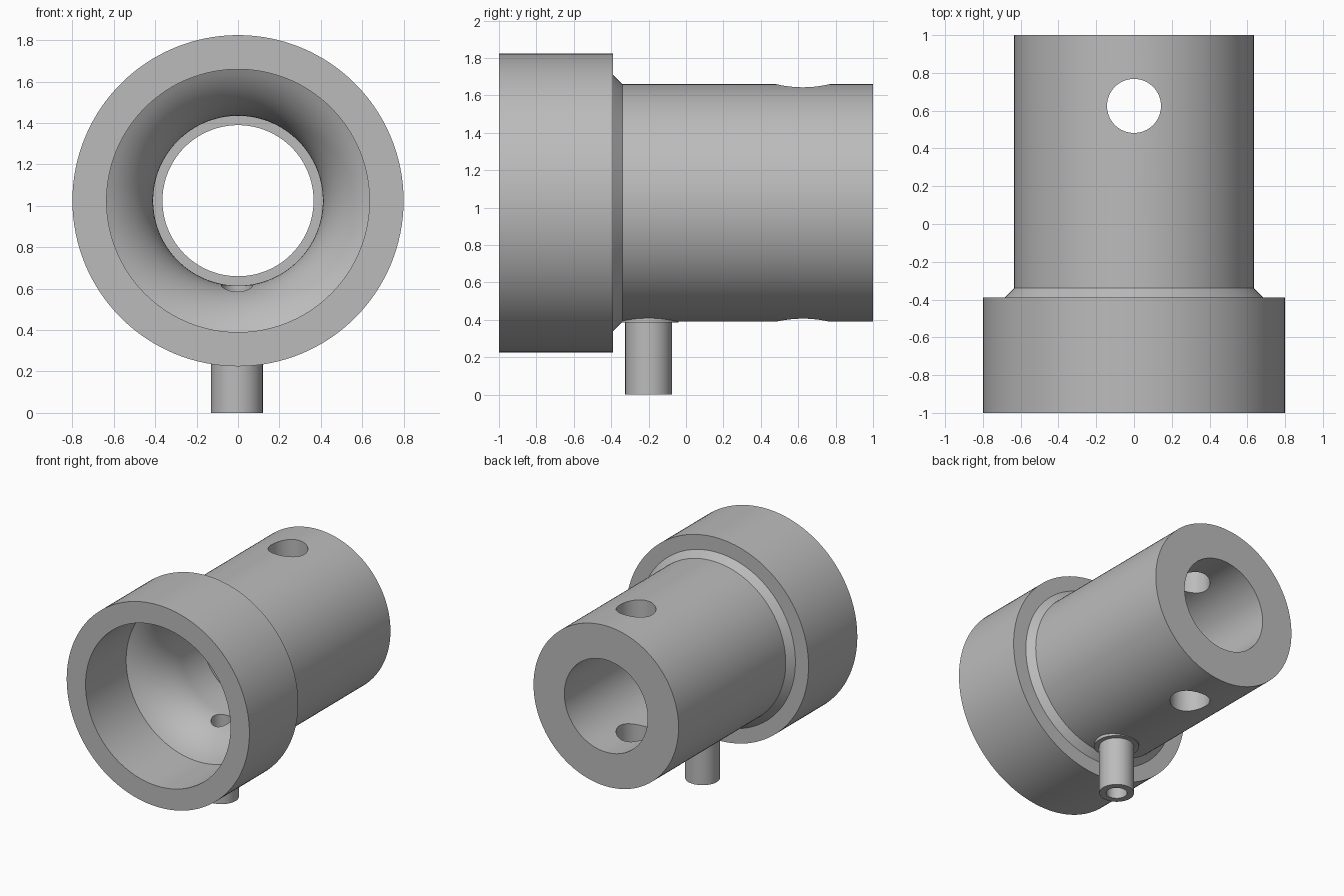
import bpy, bmesh, math
from mathutils import Matrix, Vector

cube = bpy.data.objects.get("Cube")
if cube:
    bpy.data.objects.remove(cube, do_unlink=True)

AXIS_Z = 1.025
SEGMENTS = 128
PIN = (-0.005, -0.2)

grey = bpy.data.materials.new("machined grey")
grey.use_nodes = True
COLOUR = (0.5, 0.5, 0.5, 1)
grey.diffuse_color = COLOUR
grey.node_tree.nodes["Principled BSDF"].inputs["Base Color"].default_value = COLOUR


def lathe(name, profile, matrix, segments=SEGMENTS):
    """Spin a closed (radius, height) profile about local z."""
    bm = bmesh.new()
    rings = []
    for i in range(segments):
        a = math.tau * i / segments
        rings.append([bm.verts.new(matrix @ Vector((r * math.cos(a), r * math.sin(a), h)))
                      for r, h in profile])
    n = len(profile)
    for i in range(segments):
        a, b = rings[i], rings[(i + 1) % segments]
        for j in range(n):
            k = (j + 1) % n
            bm.faces.new((a[j], b[j], b[k], a[k]))
    bmesh.ops.recalc_face_normals(bm, faces=bm.faces)
    mesh = bpy.data.meshes.new(name)
    bm.to_mesh(mesh)
    bm.free()
    mesh.materials.append(grey)
    obj = bpy.data.objects.new(name, mesh)
    bpy.context.collection.objects.link(obj)
    return obj


def activate(obj):
    bpy.ops.object.select_all(action='DESELECT')
    obj.select_set(True)
    bpy.context.view_layer.objects.active = obj


def drill(target, x, y, radius, bottom, top):
    """Cut a vertical round hole through the target."""
    bpy.ops.mesh.primitive_cylinder_add(vertices=64, radius=radius, depth=top - bottom,
                                        location=(x, y, (top + bottom) / 2))
    cutter = bpy.context.object
    cutter.name = "hole_cutter"
    cutter.hide_render = True
    cutter.data.materials.append(grey)
    mod = target.modifiers.new("hole", 'BOOLEAN')
    mod.operation = 'DIFFERENCE'
    mod.solver = 'EXACT'
    mod.object = cutter
    activate(target)
    bpy.ops.object.modifier_apply(modifier=mod.name)
    bpy.data.objects.remove(cutter, do_unlink=True)


# Socket body: flange, chamfer, barrel, stepped bore and flared throat
THROAT_R, FLARE_R, FLARE_END, MOUTH_R = 0.41, 0.42, -0.12, 0.635
sweep = math.acos(1 - (MOUTH_R - THROAT_R) / FLARE_R)
flare = []
for i in range(17):
    a = sweep * i / 16
    flare.append((THROAT_R + FLARE_R * (1 - math.cos(a)), FLARE_END - FLARE_R * math.sin(a)))
profile = [(MOUTH_R, -1), (0.8, -1), (0.8, -0.39), (0.685, -0.39), (0.635, -0.34),
           (0.635, 1), (0.365, 1), (0.365, 0.14), (THROAT_R, 0.14)] + flare
along_y = Matrix.Translation((0, 0, AXIS_Z)) @ Matrix.Rotation(-math.pi / 2, 4, 'X')
body = lathe("socket_body", profile, along_y)

# Cross hole through both walls, and the passage from the pin to the bore
drill(body, 0, 0.625, 0.143, 0.1, 2)
drill(body, *PIN, 0.075, 0.1, AXIS_Z)


# Hollow pin and its thin collar under the barrel
def tube(name, outer, inner, bottom, top):
    return lathe(name, [(inner, bottom), (outer, bottom), (outer, top), (inner, top)],
                 Matrix.Translation((*PIN, 0)), 64)


pin = tube("hollow_pin", 0.125, 0.075, 0, 0.43)
collar = tube("pin_collar", 0.16, 0.11, 0.385, 0.43)

for obj in (body, pin, collar):
    activate(obj)
    bpy.ops.object.shade_smooth_by_angle(angle=math.radians(25))
